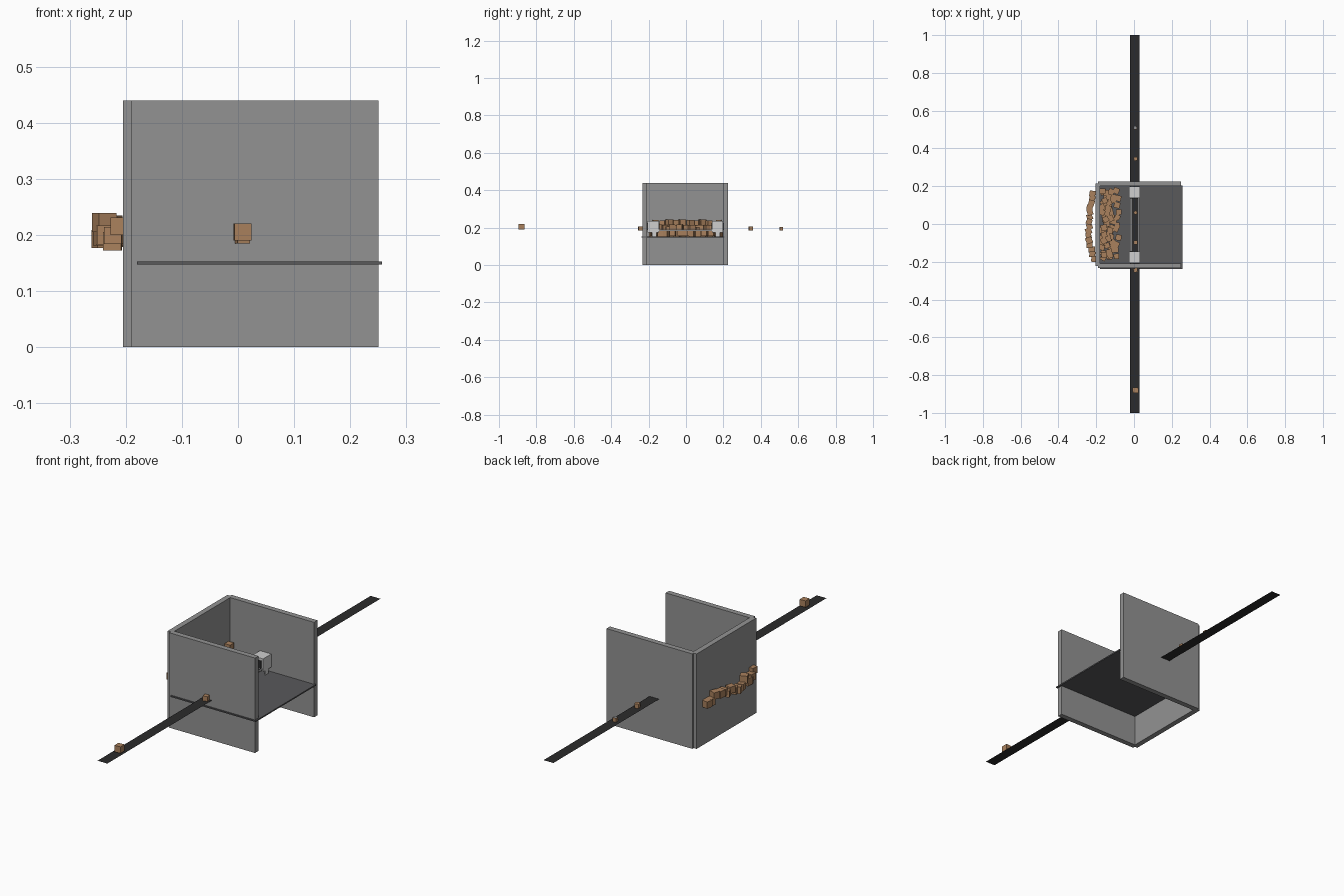
import bpy, random, math
from mathutils import Matrix, Vector

if "Cube" in bpy.data.objects:
    bpy.data.objects.remove(bpy.data.objects["Cube"])
random.seed(7)


def mat(name, rgb):
    m = bpy.data.materials.new(name)
    m.diffuse_color = (*rgb, 1)
    m.use_nodes = True
    m.node_tree.nodes["Principled BSDF"].inputs["Base Color"].default_value = m.diffuse_color
    return m


GREY = mat("wall grey", (0.29, 0.29, 0.29))
FLOOR = mat("floor dark grey", (0.10, 0.10, 0.105))
BLACK = mat("belt black", (0.024, 0.024, 0.025))
WHITE = mat("machine light grey", (0.62, 0.62, 0.62))
BROWN = mat("cardboard brown", (0.40, 0.22, 0.11))

CUBE_FACES = [(0, 1, 3, 2), (4, 6, 7, 5), (0, 4, 5, 1),
              (2, 3, 7, 6), (0, 2, 6, 4), (1, 5, 7, 3)]


def mesh(name, verts, faces, material):
    me = bpy.data.meshes.new(name)
    me.from_pydata(verts, [], faces)
    me.materials.append(material)
    ob = bpy.data.objects.new(name, me)
    bpy.context.collection.objects.link(ob)
    return ob


def box(name, x, y, z, material, turn=0.0):
    """Box from (min, max) ranges, turned about its own vertical axis."""
    c = Vector((sum(x) / 2, sum(y) / 2, sum(z) / 2))
    verts = [(a - c.x, b - c.y, d - c.z) for a in x for b in y for d in z]
    ob = mesh(name, verts, CUBE_FACES, material)
    ob.matrix_world = Matrix.Translation(c) @ Matrix.Rotation(turn, 4, 'Z')
    return ob


def carton(name, x, y, z, s, turn):
    """Cardboard box standing at height z."""
    h = s / 2
    return box(name, (x - h, x + h), (y - h, y + h), (z, z + s), BROWN, turn)


# Room: three walls and a raised floor
box("front_wall", (-0.19, 0.25), (-0.233, -0.208), (0, 0.44), GREY)
box("back_wall", (-0.19, 0.25), (0.20, 0.225), (0, 0.44), GREY)
box("left_wall", (-0.205, -0.18), (-0.222, 0.215), (0, 0.44), GREY)
box("floor", (-0.18, 0.257), (-0.238, 0.205), (0.147, 0.153), FLOOR)

# Conveyor belt, a single thin sheet running through the walls
BZ = 0.185
mesh("conveyor_belt", [(-0.02, -1, BZ), (0.03, -1, BZ), (0.03, 1, BZ), (-0.02, 1, BZ)],
     [(0, 1, 2, 3)], BLACK)

# Conveyor side rails and legs inside the room
for x in (-0.019, 0.024):
    box("conveyor_rail", (x, x + 0.005), (-0.145, 0.14), (0.182, 0.190), WHITE)
    for y in (-0.17, 0.17):
        box("conveyor_leg", (x, x + 0.006), (y - 0.012, y + 0.012), (0.15, 0.18), WHITE)

# Scanner housings with black strip curtains
for y0, y1 in ((-0.206, -0.145), (0.138, 0.198)):
    box("scanner_housing", (-0.026, 0.032), (y0, y1), (0.175, 0.236), WHITE)
    for y in (y0, y1):
        for i in range(5):
            x = -0.018 + i * 0.0085
            drop = 0.187 + 0.003 * (i % 2)
            box("curtain_strip", (x, x + 0.007), (y - 0.002, y + 0.002), (drop, 0.225), BLACK)

# Cartons riding on the belt
for y, z, s, t in ((-0.88, 0.19, 0.03, 0.05), (-0.245, BZ, 0.022, 0.2),
                   (-0.098, BZ, 0.02, 0.1), (0.06, BZ, 0.018, 0.5),
                   (0.345, BZ, 0.02, 0.25)):
    carton("belt_carton", 0.008, y, z, s, t)
carton("belt_carton", 0.006, 0.51, BZ, 0.018, 0.1)
box("carton_label", (-0.002, 0.014), (0.502, 0.518), (0.203, 0.204), GREY)

# Carton heap on the floor, stacked higher toward the left wall
for x0, z0, n in ((-0.085, 0.151, 11), (-0.118, 0.151, 14),
                  (-0.155, 0.151, 14), (-0.135, 0.181, 13), (-0.16, 0.208, 10)):
    for i in range(n):
        y = -0.185 + 0.37 * (i + 0.5) / n + random.uniform(-0.008, 0.008)
        carton("heap_carton", x0 + random.uniform(-0.012, 0.012), y,
               z0 + random.uniform(0, 0.005), random.uniform(0.027, 0.033),
               random.uniform(-0.6, 0.6))

# Cartons spilling through the left wall
for i in range(15):
    y = -0.185 + 0.345 * i / 14
    bulge = math.sin(math.pi * (i + 0.5) / 15)
    carton("spilled_carton", -0.212 - 0.026 * bulge + random.uniform(-0.006, 0.004), y,
           random.uniform(0.172, 0.206), random.uniform(0.03, 0.035),
           random.uniform(-0.4, 0.4))
